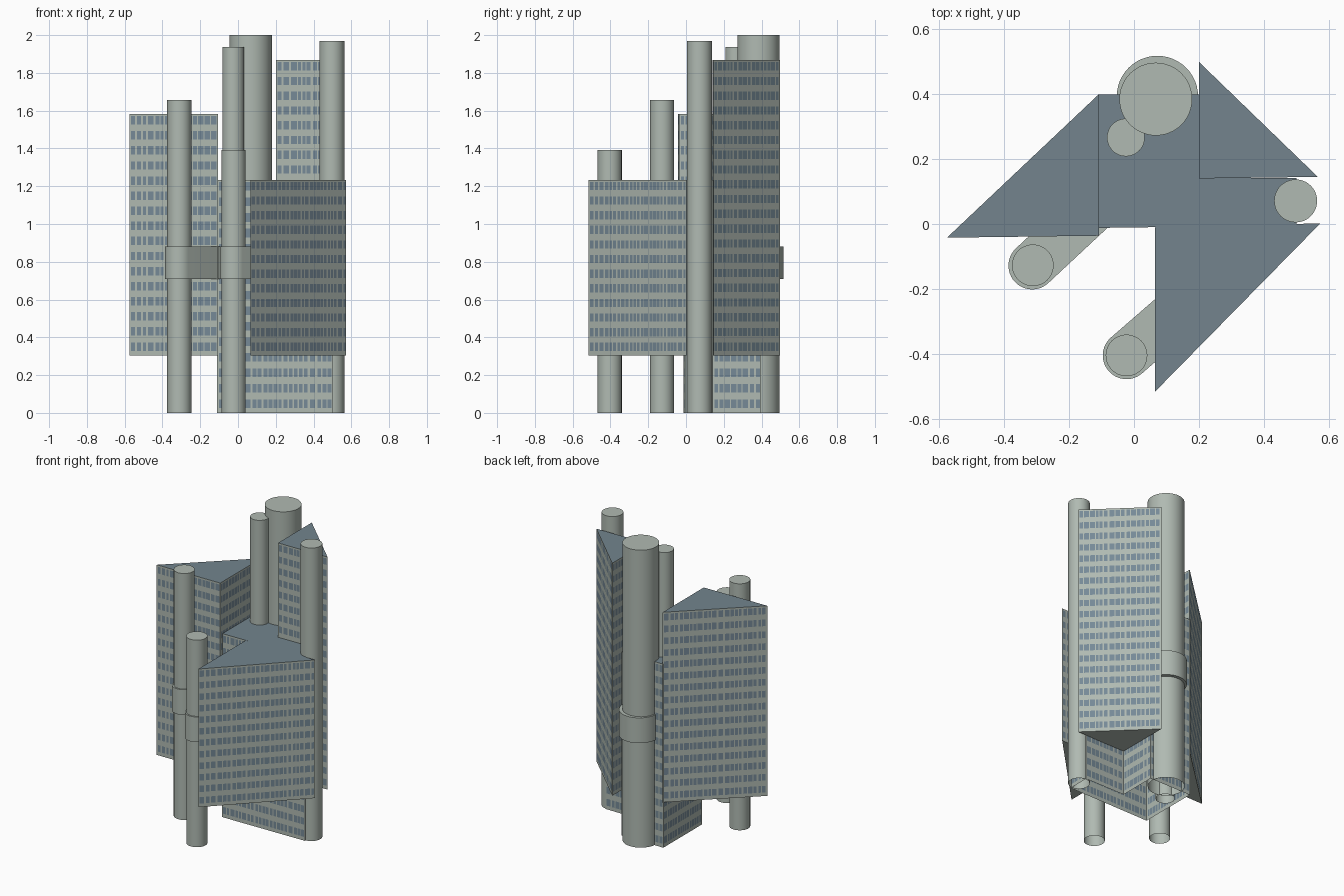
import bpy, bmesh, math, random
from mathutils import Vector

if "Cube" in bpy.data.objects:
    bpy.data.objects.remove(bpy.data.objects["Cube"])

random.seed(4)


def material(name, rgb):
    m = bpy.data.materials.new(name)
    lin = [((c / 255 + 0.055) / 1.055) ** 2.4 for c in rgb]
    m.diffuse_color = (*lin, 1)
    m.use_nodes = True
    m.node_tree.nodes["Principled BSDF"].inputs["Base Color"].default_value = m.diffuse_color
    return m


CONCRETE = material("pale concrete", (176, 186, 178))
GLASS = material("blue grey glass", (118, 138, 151))
ROOF = material("slate roof", (115, 132, 141))


def finish(bm, name, mats, smooth=False):
    me = bpy.data.meshes.new(name)
    bm.to_mesh(me)
    bm.free()
    for m in mats:
        me.materials.append(m)
    ob = bpy.data.objects.new(name, me)
    bpy.context.collection.objects.link(ob)
    if smooth:
        bpy.ops.object.select_all(action='DESELECT')
        ob.select_set(True)
        bpy.context.view_layer.objects.active = ob
        bpy.ops.object.shade_smooth_by_angle(angle=math.radians(35))
    return ob


def cap(bm, outline, z, mat, flip=False):
    pts = outline[::-1] if flip else outline
    f = bm.faces.new([bm.verts.new((x, y, z)) for x, y in pts])
    f.material_index = mat


def column_cuts(length):
    """Alternating mullion / window widths along a wall, starting and ending on a mullion."""
    cuts = [0.0, 0.008]
    while cuts[-1] < length - 0.03:
        cuts.append(cuts[-1] + random.choice((0.016, 0.02, 0.02, 0.028)))
        cuts.append(cuts[-1] + random.choice((0.006, 0.006, 0.011)))
    return [c / cuts[-1] for c in cuts]


def facade(bm, p, q, z0, z1):
    """One wall: pale spandrel bands and rows of windows, all flush."""
    p, q = Vector(p), Vector(q)

    def quad(a, b, lo, hi, mat):
        s, e = p.lerp(q, a), p.lerp(q, b)
        f = bm.faces.new([bm.verts.new(v) for v in
                          ((*s, lo), (*e, lo), (*e, hi), (*s, hi))])
        f.material_index = mat

    floors = max(1, round((z1 - z0) / 0.08))
    h = (z1 - z0) / floors
    cuts = column_cuts((q - p).length)
    for i in range(floors):
        z = z0 + i * h
        quad(0, 1, z, z + 0.3 * h, 0)
        for k in range(len(cuts) - 1):
            quad(cuts[k], cuts[k + 1], z + 0.3 * h, z + 0.86 * h, k % 2)
        quad(0, 1, z + 0.86 * h, z + h, 0)


def block(name, outline, z0, z1, floor=True):
    """Prism with windowed walls; outline runs counter-clockwise."""
    bm = bmesh.new()
    for a, b in zip(outline, outline[1:] + outline[:1]):
        facade(bm, a, b, z0, z1)
    cap(bm, outline, z1, 2)
    if floor:
        cap(bm, outline, z0, 0, True)
    bmesh.ops.remove_doubles(bm, verts=bm.verts[:], dist=1e-5)
    finish(bm, name, (CONCRETE, GLASS, ROOF))


def extrude_outline(name, outline, z0, z1, floor=True):
    bm = bmesh.new()
    cap(bm, outline, z1, 0)
    if floor:
        cap(bm, outline, z0, 0, True)
    for (ax, ay), (bx, by) in zip(outline, outline[1:] + outline[:1]):
        bm.faces.new([bm.verts.new(v) for v in
                      ((ax, ay, z0), (bx, by, z0), (bx, by, z1), (ax, ay, z1))])
    bmesh.ops.remove_doubles(bm, verts=bm.verts[:], dist=1e-5)
    finish(bm, name, (CONCRETE,), True)


def arc(x, y, r, start, sweep, n):
    return [(x + r * math.cos(start + sweep * i / n),
             y + r * math.sin(start + sweep * i / n)) for i in range(n + 1)]


# Office core (open underneath) and three raised triangular wings
block("core", [(-0.11, -0.012), (0.5, -0.004), (0.5, 0.142), (0.202, 0.142),
               (0.202, 0.398), (-0.11, 0.398)], 0, 1.234, floor=False)
block("left_wing", [(-0.575, -0.042), (-0.107, -0.036), (-0.107, 0.4)], 0.305, 1.583)
block("back_wing", [(0.2, 0.14), (0.565, 0.145), (0.2, 0.498)], 0.305, 1.868)
block("front_wing", [(0.065, -0.515), (0.573, 0.002), (0.065, -0.01)], 0.305, 1.234)

# Round service towers (open underneath): x, y, radius, height
TOWERS = {
    "main_tower": (0.067, 0.384, 0.112, 2.0),
    "inner_tower": (-0.025, 0.266, 0.058, 1.938),
    "right_tower": (0.497, 0.071, 0.066, 1.97),
    "left_tower": (-0.311, -0.127, 0.064, 1.657),
    "front_tower": (-0.023, -0.404, 0.064, 1.392),
}
for name, (x, y, r, h) in TOWERS.items():
    extrude_outline(name, arc(x, y, r, 0, math.tau, 48)[:-1], 0, h, floor=False)

# Bridge collars wrapping a tower and running into the offices: x, y, radius, angle
COLLARS = {
    "left_collar": (-0.313, -0.128, 0.073, 43),
    "front_collar": (-0.023, -0.404, 0.073, 41),
    "main_collar": (0.072, 0.392, 0.125, -90),
}
for name, (x, y, r, deg) in COLLARS.items():
    a = math.radians(deg)
    reach = 0.3 if r < 0.1 else 0.15
    half = arc(x, y, r, a + math.pi / 2, math.pi, 24)
    ends = [(px + reach * math.cos(a), py + reach * math.sin(a))
            for px, py in (half[-1], half[0])]
    extrude_outline(name, half + ends, 0.71, 0.88)
